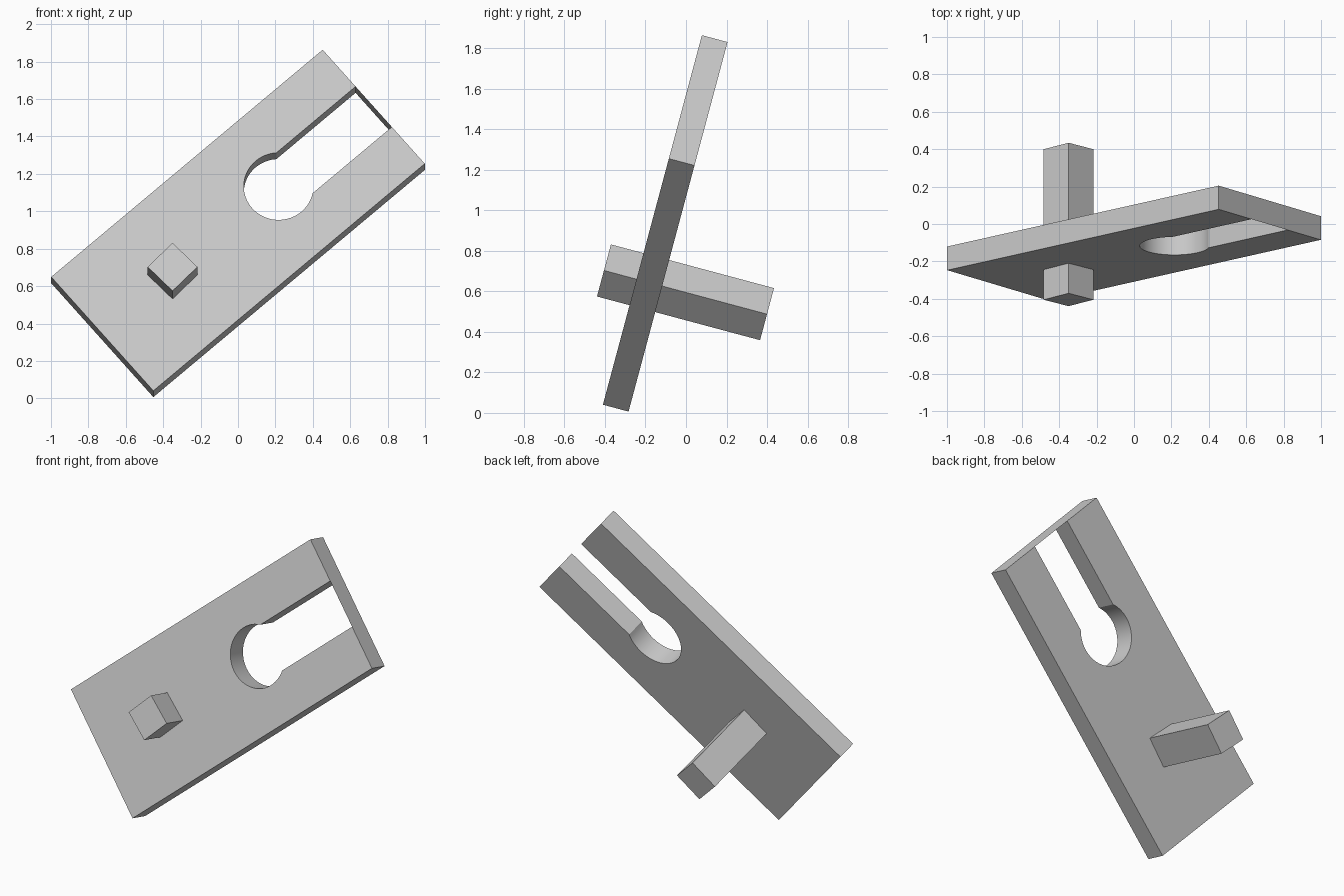
import bpy, bmesh
from math import radians, asin, cos, sin, pi
from mathutils import Matrix

cube = bpy.data.objects.get("Cube")
if cube:
    bpy.data.objects.remove(cube, do_unlink=True)

LEAN = Matrix.Rotation(radians(75), 4, 'X')
LENGTH, WIDTH, THICK = 1.92, 0.834, 0.131
SLOT, HOLE_X, HOLE_R = 0.148, 0.287, 0.186

grey = bpy.data.materials.new("plain grey")
grey.use_nodes = True
colour = (0.6, 0.6, 0.6, 1)
grey.diffuse_color = colour
grey.node_tree.nodes["Principled BSDF"].inputs["Base Color"].default_value = colour


def add_part(name, bm, location, spin):
    mesh = bpy.data.meshes.new(name)
    bm.to_mesh(mesh)
    bm.free()
    mesh.materials.append(grey)
    obj = bpy.data.objects.new(name, mesh)
    bpy.context.collection.objects.link(obj)
    obj.matrix_world = (Matrix.Translation(location) @ LEAN
                        @ Matrix.Rotation(radians(spin), 4, 'Z'))
    return obj


# Keyhole plate: outline runs counter-clockwise, with the slot cut in from the end
hx, hy, hz = LENGTH / 2, WIDTH / 2, THICK / 2
start = asin(SLOT / HOLE_R)
steps = 40
arc = []
for i in range(steps + 1):
    a = start + (2 * pi - 2 * start) * i / steps
    arc.append((HOLE_X + HOLE_R * cos(a), HOLE_R * sin(a)))
outline = [(hx, hy), (-hx, hy), (-hx, -hy), (hx, -hy), (hx, -SLOT)]
outline += arc[::-1] + [(hx, SLOT)]

bm = bmesh.new()
front = [bm.verts.new((x, y, hz)) for x, y in outline]
back = [bm.verts.new((x, y, -hz)) for x, y in outline]
bm.faces.new(front)
bm.faces.new(back[::-1])
for i in range(len(outline)):
    j = (i + 1) % len(outline)
    bm.faces.new((front[i], back[i], back[j], front[j]))
# Thin skin closing the slot's outer end
bm.faces.new((front[4], back[4], back[-1], front[-1]))
plate = add_part("keyhole_plate", bm, (0, -0.1025, 0.935), 40.9)

# Square peg passing through the plate
bm = bmesh.new()
bmesh.ops.create_cube(bm, size=1)
bmesh.ops.scale(bm, vec=(0.188, 0.188, 0.833), verts=bm.verts)
add_part("square_peg", bm, (-0.35, -0.0025, 0.595), 45)

# Smooth the round hole, keep the corners sharp
bpy.ops.object.select_all(action='DESELECT')
plate.select_set(True)
bpy.context.view_layer.objects.active = plate
bpy.ops.object.shade_smooth_by_angle(angle=radians(30))
